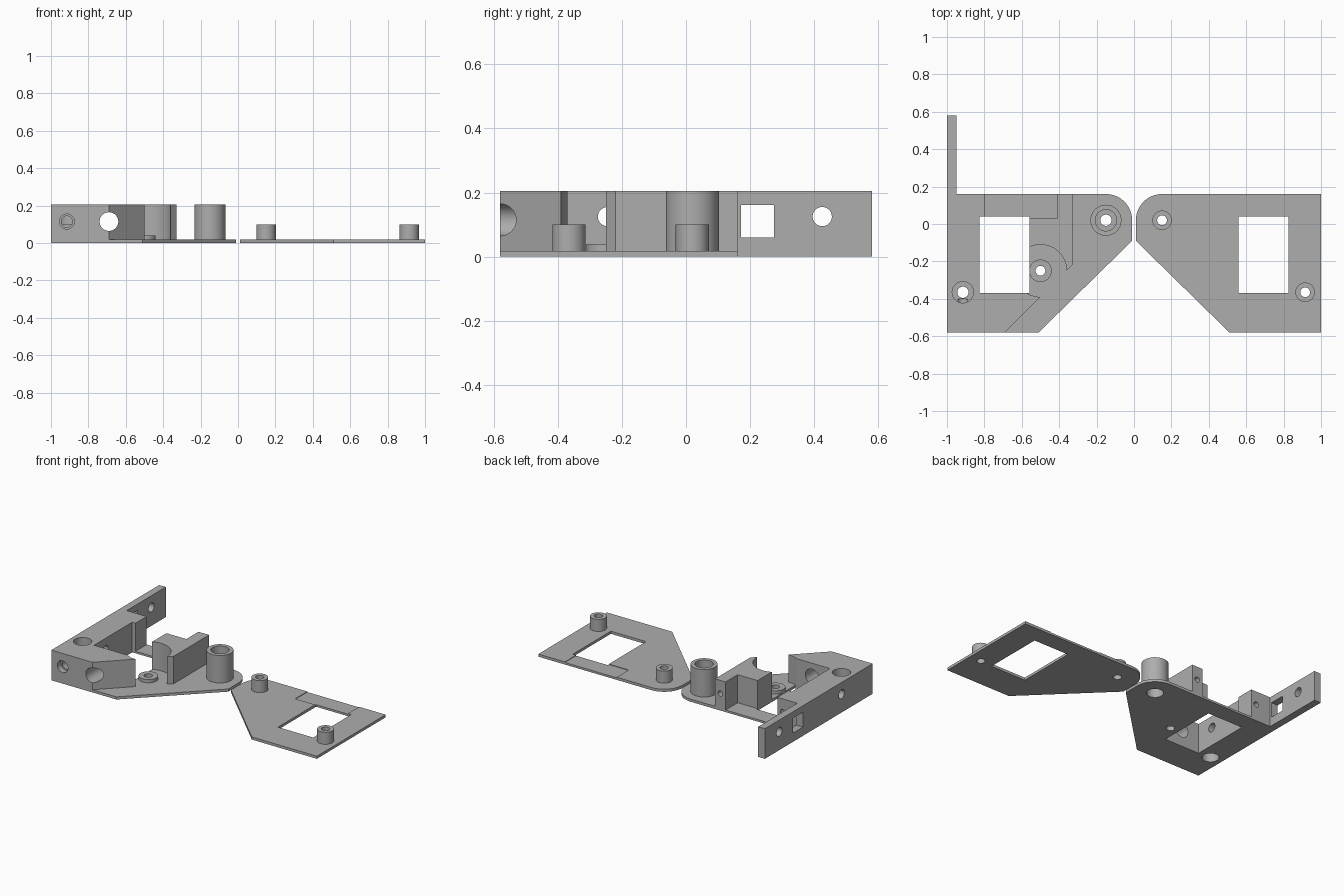
import bpy, bmesh, math
from mathutils import Vector

cube = bpy.data.objects.get("Cube")
if cube:
    bpy.data.objects.remove(cube, do_unlink=True)

grey = bpy.data.materials.new("plain grey")
grey.use_nodes = True
grey.diffuse_color = (0.42, 0.42, 0.42, 1)
grey.node_tree.nodes["Principled BSDF"].inputs["Base Color"].default_value = grey.diffuse_color

T, H = 0.018, 0.205   # plate thickness, full height


def prism(name, points, z0, z1):
    """Extrude a flat outline from z0 to z1."""
    bm = bmesh.new()
    base = bm.faces.new([bm.verts.new((x, y, z0)) for x, y in points])
    up = bmesh.ops.extrude_face_region(bm, geom=[base])["geom"]
    bmesh.ops.translate(bm, vec=(0, 0, z1 - z0),
                        verts=[v for v in up if isinstance(v, bmesh.types.BMVert)])
    bmesh.ops.recalc_face_normals(bm, faces=bm.faces)
    mesh = bpy.data.meshes.new(name)
    bm.to_mesh(mesh)
    bm.free()
    mesh.materials.append(grey)
    ob = bpy.data.objects.new(name, mesh)
    bpy.context.collection.objects.link(ob)
    return ob


def box(name, x0, x1, y0, y1, z0, z1):
    return prism(name, [(x0, y0), (x1, y0), (x1, y1), (x0, y1)], z0, z1)


def rod(name, start, axis, radius, length):
    """Cylinder from a start point along an axis."""
    ring = [(radius * math.cos(i * math.tau / 48), radius * math.sin(i * math.tau / 48))
            for i in range(48)]
    ob = prism(name, ring, 0, length)
    turn = Vector(axis).to_track_quat("Z", "Y").to_matrix().to_4x4()
    ob.data.transform(turn)
    ob.data.transform(turn.Translation(start))
    return ob


def hole(x, y, z0, z1, radius):
    return rod("cutter", (x, y, z0), (0, 0, 1), radius, z1 - z0)


def cut(ob, cutters):
    """Subtract every cutter, then discard it."""
    bpy.context.view_layer.objects.active = ob
    for c in cutters:
        c.hide_render = True
        mod = ob.modifiers.new("cut", "BOOLEAN")
        mod.operation, mod.solver, mod.object = "DIFFERENCE", "EXACT", c
        bpy.ops.object.modifier_apply(modifier=mod.name)
        bpy.data.objects.remove(c, do_unlink=True)


def smooth(ob):
    bpy.ops.object.select_all(action="DESELECT")
    ob.select_set(True)
    bpy.context.view_layer.objects.active = ob
    bpy.ops.object.shade_smooth_by_angle(angle=math.radians(30))


def plate(name, s):
    """Base plate with rounded inner corner, window and shallow step; s is the side."""
    arc = [(0.15 - 0.14 * math.cos(i * math.pi / 32), 0.02 + 0.14 * math.sin(i * math.pi / 32))
           for i in range(17)]
    outline = [(1, -0.58), (0.51, -0.58), (0.01, -0.09)] + arc + [(1, 0.16)]
    ob = prism(name, [(s * x, y) for x, y in outline], 0, T)
    window = sorted((s * 0.56, s * 0.825))
    step = sorted((s * 0.41, s * 0.80))
    cut(ob, [box("cutter", *window, -0.37, 0.04, -1, 1),
             box("cutter", *step, 0.03, 0.3, T - 0.004, 1)])
    return ob


pegs = [(0.15, 0.02), (0.915, -0.365)]

# Cover plate with two hollow pegs
cover = plate("cover_plate", 1)
cut(cover, [hole(x, y, -1, 1, 0.026) for x, y in pegs])
parts = [cover]
for i, (x, y) in enumerate(pegs):
    peg = hole(x, y, T, 0.1, 0.052)
    peg.name = "cover_peg_%d" % (i + 1)
    cut(peg, [hole(x, y, -1, 1, 0.026)])
    parts.append(peg)

# Base plate with screw recesses
base = plate("base_plate", -1)
cut(base, [hole(-x, y, -1, 1, 0.052) for x, y in pegs] + [hole(-0.5, -0.25, -1, 1, 0.026)])
parts.append(base)


def socket(x, y):
    """Stepped vertical bore: screw recess, through hole, peg socket."""
    return [hole(x, y, -1, 0.06, 0.052), hole(x, y, 0, 1, 0.03), hole(x, y, 0.1, 1, 0.057)]


# Tall mounting body around the window
body = prism("mount_body", [(-1, -0.58), (-0.69, -0.58), (-0.33, -0.22), (-0.33, 0.16), (-1, 0.16)], T, H)
cut(body, [
    box("cutter", -0.825, -0.56, -0.37, 0.04, -1, 1),
    box("cutter", -0.80, -0.41, 0.03, 0.3, -1, 1),
    hole(-0.5, -0.25, -1, 1, 0.14),
    rod("cutter", (-0.69, -0.7, 0.115), (0, 1, 0), 0.05, 0.4),
    rod("cutter", (-0.915, -0.7, 0.115), (0, 1, 0), 0.04, 0.16),
    rod("cutter", (-0.915, -0.6, 0.115), (0, 1, 0), 0.03, 0.2),
    rod("cutter", (-1.1, -0.245, 0.125), (1, 0, 0), 0.03, 0.4),
    rod("cutter", (-0.84, 0.3, 0.115), (0, -1, 0), 0.018, 0.24),
    rod("cutter", (-0.37, 0.3, 0.115), (0, -1, 0), 0.018, 0.24),
] + socket(-0.915, -0.365))
parts.append(body)

# Tall hollow boss and low screw ring
boss = hole(-0.15, 0.02, T, H, 0.083)
boss.name = "tall_boss"
cut(boss, socket(-0.15, 0.02))
ring = hole(-0.5, -0.25, T, 0.04, 0.06)
ring.name = "screw_ring"
cut(ring, [hole(-0.5, -0.25, -1, 1, 0.026)])

# Side arm with square and round openings
arm = box("side_arm", -1, -0.95, 0.16, 0.58, 0, H)
cut(arm, [box("cutter", -1.1, -0.8, 0.172, 0.275, 0.06, 0.162),
          rod("cutter", (-1.1, 0.425, 0.125), (1, 0, 0), 0.03, 0.3)])

for ob in parts + [boss, ring, arm]:
    smooth(ob)
